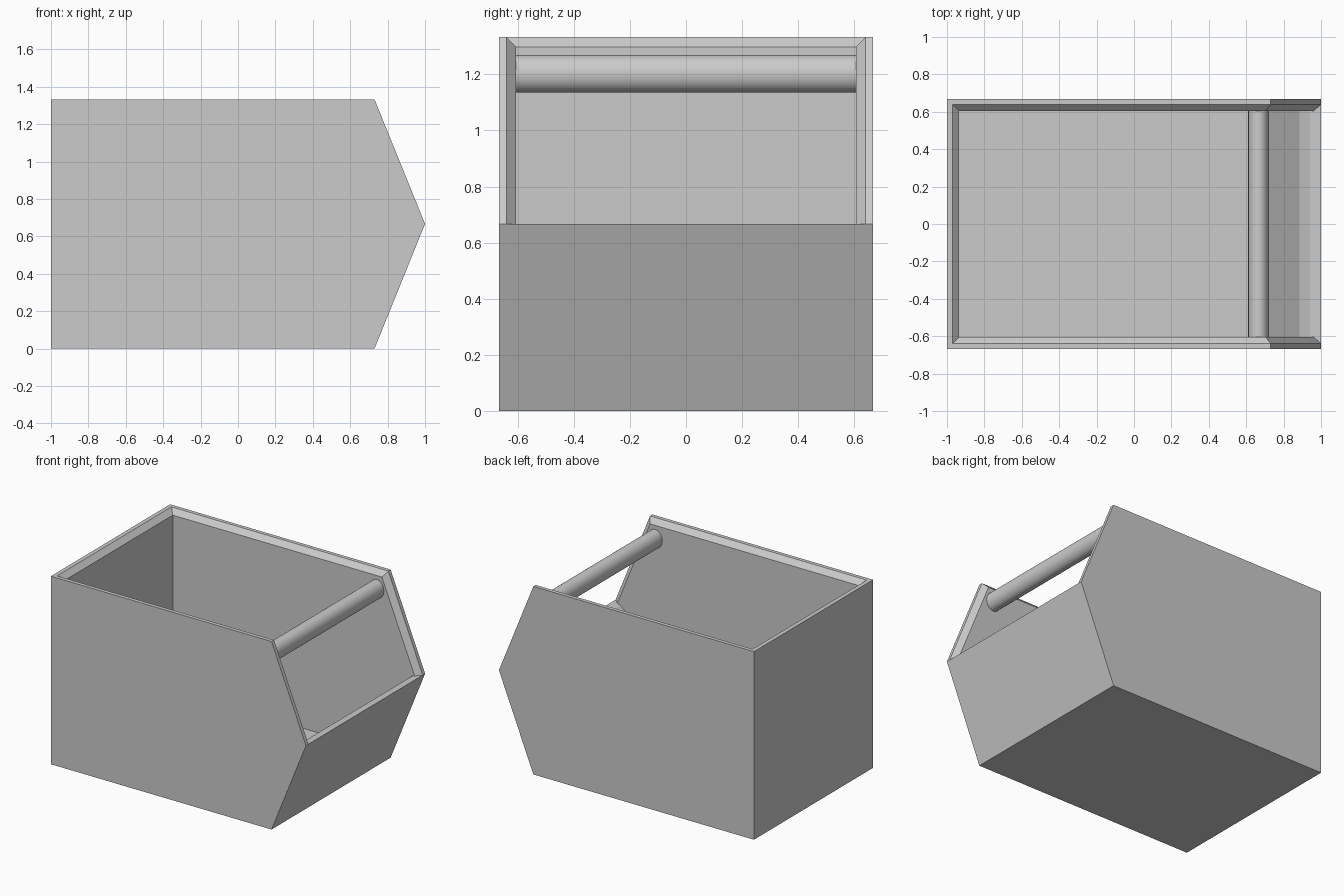
import bpy, bmesh, math

if "Cube" in bpy.data.objects:
    bpy.data.objects.remove(bpy.data.objects["Cube"])

W, WA, WB = 0.667, 0.64, 0.605   # half widths: outer, rim inset, inner wall
outer = [(-1, 0), (0.73, 0), (1, 0.667), (0.73, 1.333), (-1, 1.333)]
inset = [(1, 0.667), (0.73, 1.333), (-0.97, 1.333)]
inner = [(0.962, 0.665), (0.705, 1.297), (-0.935, 1.297), (-0.935, 0.06),
         (0.675, 0.06), (0.885, 0.61), (0.94, 0.657)]


def new_object(name, bm):
    bmesh.ops.remove_doubles(bm, verts=bm.verts, dist=1e-5)
    bmesh.ops.recalc_face_normals(bm, faces=bm.faces)
    mesh = bpy.data.meshes.new(name)
    bm.to_mesh(mesh)
    bm.free()
    ob = bpy.data.objects.new(name, mesh)
    bpy.context.collection.objects.link(ob)
    return ob


def at(profile, y):
    return [(x, y, z) for x, z in profile]


bm = bmesh.new()


def face(*pts):
    bm.faces.new([bm.verts.new(p) for p in pts])


# Side walls with flat rim and sloping inner edge, mirrored in y
for s in (1, -1):
    o, a, b = at(outer, s * W), at(inset, s * WA), at(inner, s * WB)
    face(*o)
    face(*b)
    rim = o[2:]
    for i in range(2):
        face(rim[i], rim[i + 1], a[i + 1], a[i])
        face(a[i], a[i + 1], b[i + 1], b[i])

# Cross panels: outer floor, back and front, then back rim and inside
oR, oL = at(outer, W), at(outer, -W)
aR, aL = at(inset, WA), at(inset, -WA)
bR, bL = at(inner, WB), at(inner, -WB)
face(oR[0], oR[1], oL[1], oL[0])
face(oR[4], oR[0], oL[0], oL[4])
face(oR[1], oR[2], aR[0], aL[0], oL[2], oL[1])
face(oR[4], aR[2], aL[2], oL[4])
face(aR[2], bR[2], bL[2], aL[2])
face(aR[0], bR[0], bL[0], aL[0])
for i in range(2, len(inner)):
    j = (i + 1) % len(inner)
    face(bR[i], bR[j], bL[j], bL[i])
new_object("open_bin", bm)

# Crossbar between the side walls
bm = bmesh.new()
n = 16
ring = [(0.665 + 0.056 * math.cos(2 * math.pi * k / n),
         1.202 + 0.067 * math.sin(2 * math.pi * k / n)) for k in range(n)]
r, l = at(ring, WB), at(ring, -WB)
face(*r)
face(*l)
for k in range(n):
    face(r[k], r[(k + 1) % n], l[(k + 1) % n], l[k])
bar = new_object("crossbar", bm)
bpy.context.view_layer.objects.active = bar
bar.select_set(True)
bpy.ops.object.shade_smooth_by_angle(angle=math.radians(40))
